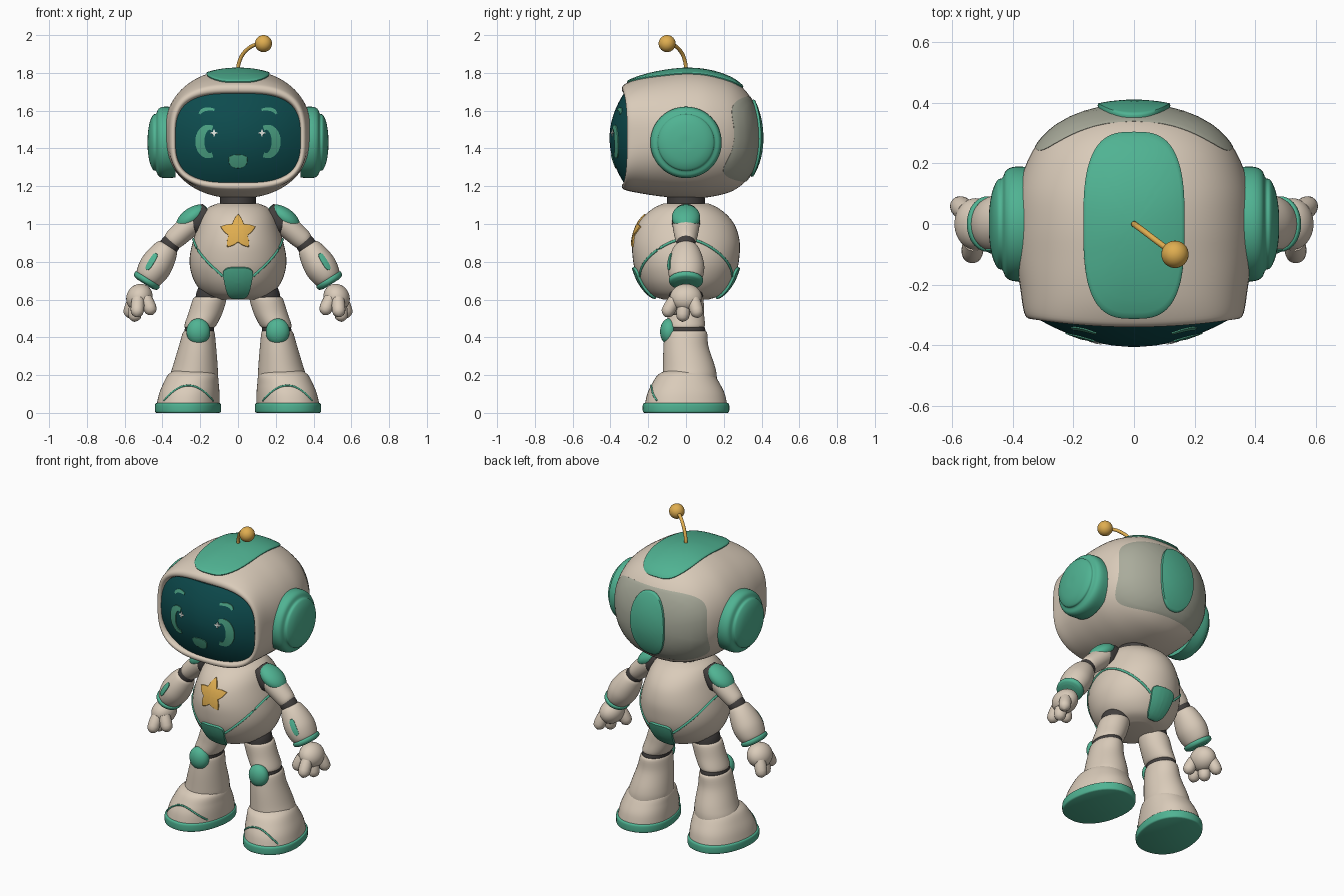
import bpy, bmesh, math
from math import sin, cos, pi, copysign, radians
from mathutils import Vector, Matrix
from mathutils.bvhtree import BVHTree

cube = bpy.data.objects.get("Cube")
if cube:
    bpy.data.objects.remove(cube, do_unlink=True)

X, Y, Z = Vector((1, 0, 0)), Vector((0, 1, 0)), Vector((0, 0, 1))


def material(name, rgb):
    m = bpy.data.materials.new(name)
    m.use_nodes = True
    m.diffuse_color = (*rgb, 1)
    m.node_tree.nodes["Principled BSDF"].inputs["Base Color"].default_value = (*rgb, 1)
    return m


CREAM = material("warm cream", (.70, .60, .49))
GREEN = material("sea green", (.08, .45, .29))
GLASS = material("dark teal glass", (.004, .07, .075))
GLOW = material("face green", (.07, .36, .23))
GOLD = material("gold", (.74, .42, .08))
DARK = material("dark rubber", (.055, .05, .048))
PALE = material("pale sage", (.40, .41, .33))
WHITE = material("white", (.8, .85, .8))


# ---- shape helpers ----
def finish(name, bm, mat, mirror=False):
    bmesh.ops.recalc_face_normals(bm, faces=bm.faces)
    me = bpy.data.meshes.new(name)
    bm.to_mesh(me)
    bm.free()
    me.materials.append(mat)
    me.shade_smooth()
    me.set_sharp_from_angle(angle=radians(50))
    ob = bpy.data.objects.new(name, me)
    bpy.context.collection.objects.link(ob)
    if mirror:
        ob.modifiers.new("mirror", 'MIRROR').use_mirror_merge = False
    return ob


def skin(name, rings, mat, mirror=False):
    """Closed rings of points bridged with quads and capped."""
    bm = bmesh.new()
    vs = [[bm.verts.new(p) for p in r] for r in rings]
    n = len(vs[0])
    for a, b in zip(vs, vs[1:]):
        for i in range(n):
            j = (i + 1) % n
            bm.faces.new((a[i], a[j], b[j], b[i]))
    bm.faces.new(vs[0])
    bm.faces.new(vs[-1])
    return finish(name, bm, mat, mirror)


def ell(a, b, n=2, rot=0):
    """Superellipse outline as a function of angle."""
    def f(t):
        p = a * copysign(abs(cos(t)) ** (2 / n), cos(t))
        q = b * copysign(abs(sin(t)) ** (2 / n), sin(t))
        return p * cos(rot) - q * sin(rot), p * sin(rot) + q * cos(rot)
    return f


def star(points, outer, inner):
    def f(t):
        r = inner + (outer - inner) * abs(((t - pi / 2) * points / (2 * pi)) % 1 * 2 - 1) ** 1.3
        return r * cos(t), r * sin(t)
    return f


def dense(rows, k=5):
    """Smooth interpolation through rows of numbers."""
    out = []
    for i in range(len(rows) - 1):
        p = [rows[max(0, min(len(rows) - 1, i + d))] for d in (-1, 0, 1, 2)]
        for s in range(k):
            t = s / k
            out.append([b + .5 * t * (c - a + t * (2 * a - 5 * b + 4 * c - d + t * (3 * (b - c) + d - a)))
                        for a, b, c, d in zip(*p)])
    return out + [list(rows[-1])]


def loft(name, rows, mat, u=X, v=Y, n=2, mirror=False, seg=48):
    """Rows are x, y, z and the two half sizes along u and v."""
    rings = []
    for x, y, z, a, b in dense(rows):
        f = ell(max(a, .001), max(b, .001), n)
        pts = [f(2 * pi * k / seg) for k in range(seg)]
        rings.append([Vector((x, y, z)) + u * p + v * q for p, q in pts])
    return skin(name, rings, mat, mirror)


def limb(name, start, end, profile, mat):
    """Straight mirrored segment; profile rows are position, depth, width."""
    a, b = Vector((start[0], 0, start[1])), Vector((end[0], 0, end[1]))
    rows = [(*a.lerp(b, t), d, w) for t, d, w in profile]
    return loft(name, rows, mat, Y, (b - a).normalized().cross(Y), mirror=True)


def tube(name, pts, radii, mat, mirror=False):
    pts = [Vector(p) for p in pts]
    rings = []
    for i, p in enumerate(pts):
        t = (pts[min(i + 1, len(pts) - 1)] - pts[max(i - 1, 0)]).normalized()
        u = t.cross(Vector((.31, .8, .52))).normalized()
        v = t.cross(u)
        r = radii[i] if isinstance(radii, list) else radii
        rings.append([p + (u * cos(k * pi / 8) + v * sin(k * pi / 8)) * r for k in range(16)])
    return skin(name, rings, mat, mirror)


def ball(name, centre, size, mat, tilt=0, mirror=False):
    bm = bmesh.new()
    m = Matrix.Translation(centre) @ Matrix.Rotation(tilt, 4, 'Y') @ Matrix.Diagonal((*size, 1))
    bmesh.ops.create_uvsphere(bm, u_segments=40, v_segments=24, radius=1, matrix=m)
    return finish(name, bm, mat, mirror)


def caster(ob, side):
    """Projects flat coordinates onto an object from one side."""
    tree = BVHTree.FromPolygons([v.co for v in ob.data.vertices], [p.vertices for p in ob.data.polygons])
    ray = {"front": Y, "back": -Y, "top": -Z}[side]

    def surf(u, v):
        start = (Vector((u, v, 0)) if side == "top" else Vector((u, 0, v))) - ray * 3
        hit, normal, _, _ = tree.ray_cast(start, ray)
        if hit is None:
            hit, normal, _, _ = tree.find_nearest(start + ray * 3)
        return hit, (-normal if normal.dot(ray) > 0 else normal)
    return surf


def patch(name, centre, outline, surf, mat, lift, mirror=False, depth=.006):
    """Raised plate that follows a surface."""
    rings = []
    for r, h in [(i / 14, lift) for i in (.2, 1, 3, 5, 7, 9, 11, 12, 13, 13.6)] + [(1, lift * .6), (1, -depth)]:
        ring = []
        for k in range(80):
            p, q = outline(2 * pi * k / 80)
            co, no = surf(centre[0] + p * r, centre[1] + q * r)
            ring.append(co + no * h)
        rings.append(ring)
    return skin(name, rings, mat, mirror)


def stroke(name, pts, surf, mat, lift=.004):
    """Thin painted band; points carry their half width."""
    rings, pts = [], dense(pts, 4)
    for i, (x, z, w) in enumerate(pts):
        a, b = pts[max(i - 1, 0)], pts[min(i + 1, len(pts) - 1)]
        d = Vector((b[0] - a[0], b[1] - a[1])).normalized() * w
        l, r = surf(x - d.y, z + d.x), surf(x + d.y, z - d.x)
        rings.append([l[0] + l[1] * lift, r[0] + r[1] * lift, r[0] - r[1] * lift, l[0] - l[1] * lift])
    return skin(name, rings, mat, True)


# ---- head shell: y, half width, centre z, half height, squareness ----
shell = [(.395, .02, 1.455, .02, 2), (.388, .09, 1.457, .08, 2), (.365, .18, 1.46, .16, 2.1),
         (.32, .265, 1.465, .235, 2.2), (.24, .335, 1.47, .298, 2.2), (.12, .38, 1.475, .333, 2.2),
         (0, .39, 1.477, .341, 2.2), (-.12, .387, 1.475, .33, 2.25), (-.22, .374, 1.47, .308, 2.5),
         (-.285, .364, 1.462, .285, 2.8), (-.307, .353, 1.458, .268, 3), (-.307, .337, 1.456, .246, 3.2),
         (-.285, .329, 1.455, .235, 3.2), (-.22, .322, 1.455, .228, 3.2)]
rings = []
for y, w, z, h, n in dense(shell, 4):
    f, ring = ell(w, h, n), []
    for k in range(96):
        p, q = f(2 * pi * k / 96)
        bend = .03 * max(0, min(1, (-y - .1) / .2)) * (1 - (p / .36) ** 2)
        ring.append(Vector((p, y - bend, z + q)))
    rings.append(ring)
head = skin("head_shell", rings, CREAM)

# ---- face screen and painted face ----
def glass(x, z):
    return Vector((x, -.405 + .1 * (x / .33) ** 2 + .075 * ((z - 1.455) / .235) ** 2, z)), -Y

patch("face_screen", (0, 1.455), ell(.331, .236, 3.2), glass, GLASS, 0, depth=-.0 - .02 + .04)
arc = [radians(a) for a in range(-110, 111, 20)]
stroke("eyes", [(.152 + .05 * cos(a), 1.437 + .075 * sin(a), .013 + .011 * max(0, cos(a))) for a in arc], glass, GLOW)
stroke("brows", [(.203, 1.583, .006), (.19, 1.6, .009), (.16, 1.609, .009), (.125, 1.605, .006)], glass, GLOW)
patch("eye_sparkles", (.127, 1.482), star(4, .02, .006), glass, WHITE, .004, True)


def smile(t):
    p, q = ell(.05, 1, 2.4)(t)
    return p, q * (.022 if q > 0 else .05)

patch("mouth", (0, 1.345), smile, glass, GLOW, .004)

# ---- head plates, ears and antenna ----
patch("crown_plate", (0, -.005), ell(.165, .305, 3), caster(head, "top"), GREEN, .01)
patch("back_panel", (0, 1.45), ell(.325, .225, 4), caster(head, "back"), PALE, .003)
patch("back_plate", (0, 1.455), ell(.118, .2, 2.2), caster(head, "back"), GREEN, .015)
loft("ear_pads", [(x, 0, 1.432, r, r) for x, r in
     ((.33, .186), (.39, .189), (.42, .178), (.434, .152), (.45, .145), (.467, .108), (.477, .05), (.478, .004))],
     GREEN, Y, Z, mirror=True)
stem = dense([(0, 0, 1.8), (.004, -.003, 1.85), (.03, -.022, 1.905), (.08, -.06, 1.945), (.135, -.1, 1.955)])
tube("antenna_stem", stem, .01, GOLD)
ball("antenna_tip", (.135, -.1, 1.955), (.045, .045, .045), GOLD)

# ---- neck and torso ----
loft("neck", [(0, 0, 1.06, .095, .1), (0, 0, 1.17, .095, .1)], DARK)
torso = loft("torso", [(0, 0, z, w, d) for z, w, d in
             ((.6, .1, .12), (.625, .17, .185), (.68, .222, .235), (.75, .25, .268), (.82, .256, .282),
              (.9, .241, .285), (.98, .216, .265), (1.04, .193, .225), (1.085, .16, .17), (1.108, .11, .12))], CREAM)
patch("chest_star", (0, .955), star(5, .095, .052), caster(torso, "front"), GOLD, .007)


def shield(t):
    p, q = ell(.07, .08, 4)(t)
    return p * (1 + 3 * q), q

for side in ("front", "back"):
    patch(side + "_hip_shield", (0, .692), shield, caster(torso, side), GREEN, .013)

# seam line sweeping over each hip
tree = BVHTree.FromPolygons([v.co for v in torso.data.vertices], [p.vertices for p in torso.data.polygons])
seam = []
for a in range(18, 163, 4):
    d = Vector((sin(radians(a)), -cos(radians(a)), 0))
    z = .66 + .26 * sin(radians(a)) ** 1.2
    seam.append(tree.ray_cast(d * 2 + Z * z, -d)[0])
tube("hip_seams", seam, .007, GREEN, True)

# ---- arms ----
limb("shoulder_joints", (.15, 1.06), (.25, .98), [(0, .06, .06), (.3, .072, .07), (.8, .072, .07), (1, .05, .05)], DARK)
limb("upper_arms", (.225, 1.02), (.36, .9),
     [(0, .05, .045), (.06, .07, .06), (.4, .068, .06), (.85, .056, .054), (1, .045, .042)], CREAM)
ball("shoulder_caps", (.245, 0, 1.035), (.095, .075, .05), GREEN, radians(35), True)
limb("elbows", (.335, .925), (.39, .85), [(0, .046, .046), (.5, .052, .052), (1, .046, .046)], DARK)
wrist = (.49, .69)
forearm = limb("forearms", (.368, .885), wrist,
               [(0, .045, .042), (.05, .064, .06), (.3, .086, .078), (.6, .097, .085), (.88, .084, .072), (1, .05, .05)],
               CREAM)
patch("forearm_lights", (.457, .8), ell(.014, .05, 3, .55), caster(forearm, "front"), GREEN, .005, True)
limb("cuffs", (.368, .885), wrist, [(.88, .07, .06), (.91, .09, .076), (1, .086, .072), (1.04, .06, .05)], GREEN)

# ---- hands ----
ball("palms", (.522, 0, .61), (.068, .085, .075), CREAM, radians(-30), True)
knuckles = {"thumbs": ((.49, -.045, .61), (.452, -.065, .52)), "index_fingers": ((.53, -.06, .6), (.535, -.112, .51)),
            "middle_fingers": ((.54, -.01, .58), (.55, -.02, .483)), "little_fingers": ((.55, .04, .6), (.583, .066, .505))}
for name, (a, b) in knuckles.items():
    path = [Vector(a).lerp(Vector(b), t) for t in (0, .3, .6, .8, .92, 1)]
    tube(name, path, [.033, .036, .036, .032, .021, .005], CREAM, True)

# ---- legs ----
loft("hip_joints", [(.12, 0, .68, .08, .085), (.135, 0, .64, .084, .09), (.15, 0, .58, .08, .085)], DARK, mirror=True)
loft("thighs", [(.146, 0, .615, .07, .075), (.149, 0, .605, .088, .092), (.172, 0, .53, .09, .095),
                (.2, 0, .462, .084, .1), (.203, 0, .45, .07, .085)], CREAM, mirror=True)
loft("knee_joints", [(.2, 0, .47, .074, .092), (.205, 0, .44, .078, .102), (.208, 0, .4, .076, .1)], DARK, mirror=True)
loft("shins", [(.206, 0, .435, .07, .09), (.208, 0, .425, .084, .111), (.215, 0, .35, .099, .119),
               (.226, .015, .25, .118, .137), (.234, .02, .19, .127, .143), (.24, .02, .12, .12, .14)], CREAM, mirror=True)
ball("knee_pads", (.21, -.09, .43), (.063, .047, .07), GREEN, mirror=True)

# ---- boots, turned slightly outward ----
out, back = Vector((.985, .17, 0)), Vector((-.17, .985, 0))
boot = loft("boots", [(.238, .005, .225, .1, .11), (.24, 0, .2, .13, .15), (.25, 0, .15, .146, .182),
                      (.258, 0, .1, .157, .206), (.264, 0, .04, .164, .219)], CREAM, out, back, 2.2, True)
loft("soles", [(.265, 0, z, a, a + .058) for z, a in ((0, .163), (.008, .171), (.044, .171), (.052, .163))],
     GREEN, out, back, 2.2, True)
toe = caster(boot, "front")
tube("toe_seams", [toe(.262 + .013 * t, .145 - .0008 * t * t)[0] for t in range(-10, 11)], .005, GREEN, True)
